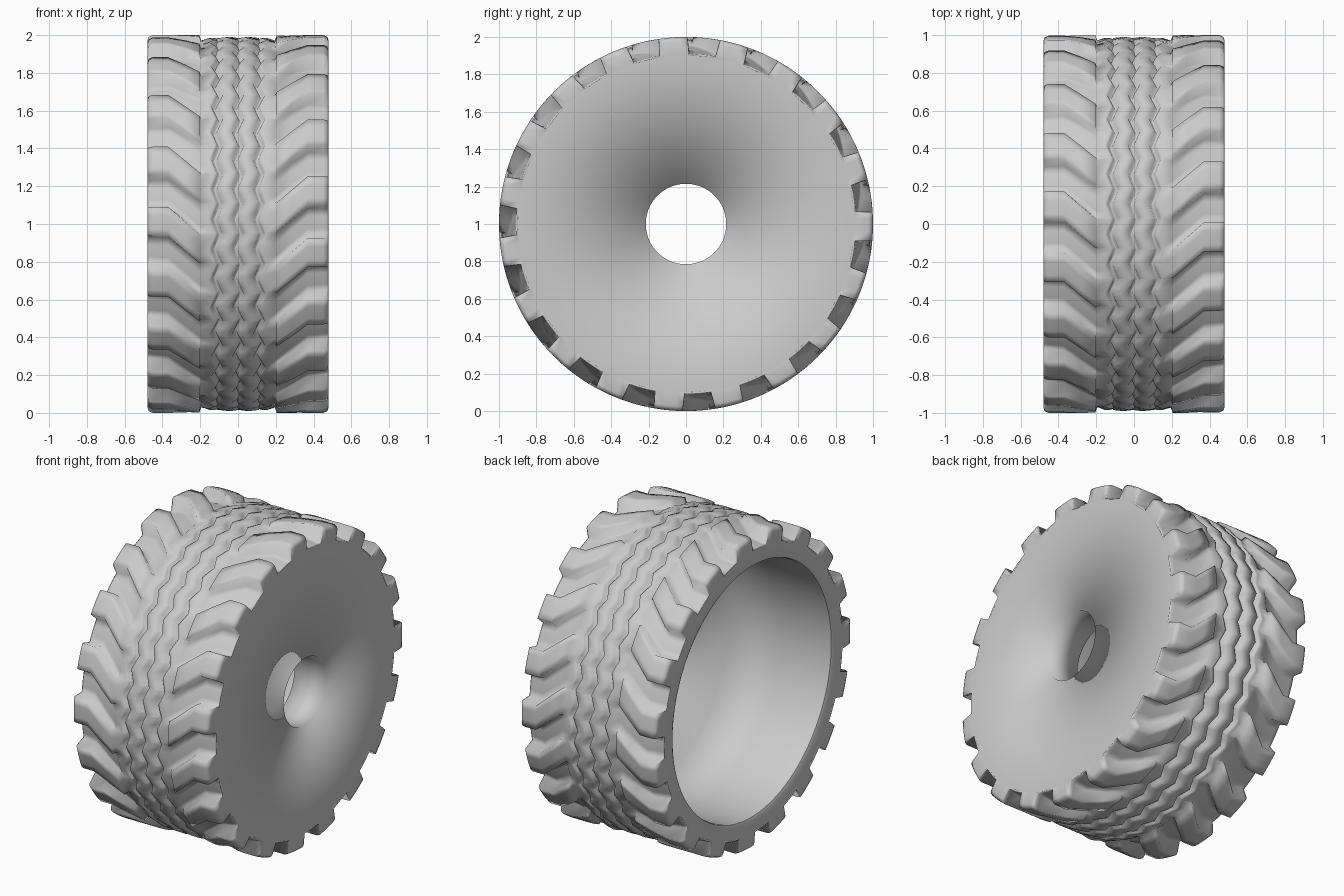
import bpy, bmesh, math

if "Cube" in bpy.data.objects:
    bpy.data.objects.remove(bpy.data.objects["Cube"])

LUGS = 19
PITCH = 2 * math.pi / LUGS
START = math.radians(5.2)
SKEW = math.radians(8.5)
# row positions inside one lug pitch; the lug spans .03 to .5
ROWS = [0, .03, .14, .25, .36, .5, .53, .64, .75, .86]


def point(x, r, a):
    return (x, -r * math.cos(a), 1 + r * math.sin(a))


def zigzag(u):
    return abs((u * 2) % 1 - .5) * 4 - 1


def skew(x):
    return -SKEW * min(1, max(0, (.37 - abs(x)) / .17))


def plain_ring(bm, x, r):
    return [bm.verts.new(point(x, r, START + (k + u) * PITCH))
            for k in range(LUGS) for u in ROWS]


def bridge(bm, rings):
    n = len(rings[0])
    for a, b in zip(rings, rings[1:]):
        for i in range(n):
            j = (i + 1) % n
            bm.faces.new((a[i], a[j], b[j], b[i]))


def finish(bm, name):
    bmesh.ops.recalc_face_normals(bm, faces=bm.faces)
    me = bpy.data.meshes.new(name)
    bm.to_mesh(me)
    bm.free()
    ob = bpy.data.objects.new(name, me)
    bpy.context.collection.objects.link(ob)
    bpy.ops.object.select_all(action='DESELECT')
    ob.select_set(True)
    bpy.context.view_layer.objects.active = ob
    bpy.ops.object.shade_smooth()
    return ob


# half profile of the tread: |x|, radius on a lug, radius in a gap, zigzag amount
HALF = [(.475, .90, .90, 0), (.479, .975, .905, 0), (.472, .991, .91, 0), (.452, 1, .913, 0),
        (.37, 1, .925, 0), (.28, 1, .945, 0), (.205, 1, .96, 0), (.195, .972, .968, 0),
        (.14, .985, .985, 1), (.125, .98, .98, 1), (.114, .95, .95, 1),
        (.106, .95, .95, 1), (.095, .985, .985, 1), (.05, .99, .99, 1),
        (.016, .985, .985, 1), (.005, .95, .95, 1)]
columns = [(-x, a, b, z) for x, a, b, z in HALF] + HALF[::-1]

# tread with staggered side lugs and zigzag ribs
bm = bmesh.new()
rings = []
for x, r_lug, r_gap, z in columns:
    ring = []
    for k in range(LUGS):
        for u in ROWS:
            v = u if x > 0 else (u + .5) % 1
            r = r_lug if .029 < v < .51 else r_gap
            a = START + (k + u) * PITCH + skew(x)
            ring.append(bm.verts.new(point(x + z * .016 * zigzag(u), r, a)))
    rings.append(ring)
bridge(bm, rings)
finish(bm, "tyre_tread")

# wheel disc, central bore and barrel, smooth across the bore edge
bm = bmesh.new()
bridge(bm, [plain_ring(bm, x, r) for x, r in
            [(.475, .90), (.475, .215), (.25, .215), (.25, .81),
             (-.1, .81), (-.45, .80), (-.468, .805)]])
finish(bm, "wheel_disc")

# rim lip on the open side
bm = bmesh.new()
bridge(bm, [plain_ring(bm, x, r) for x, r in
            [(-.468, .805), (-.475, .82), (-.475, .90)]])
finish(bm, "rim_lip")
